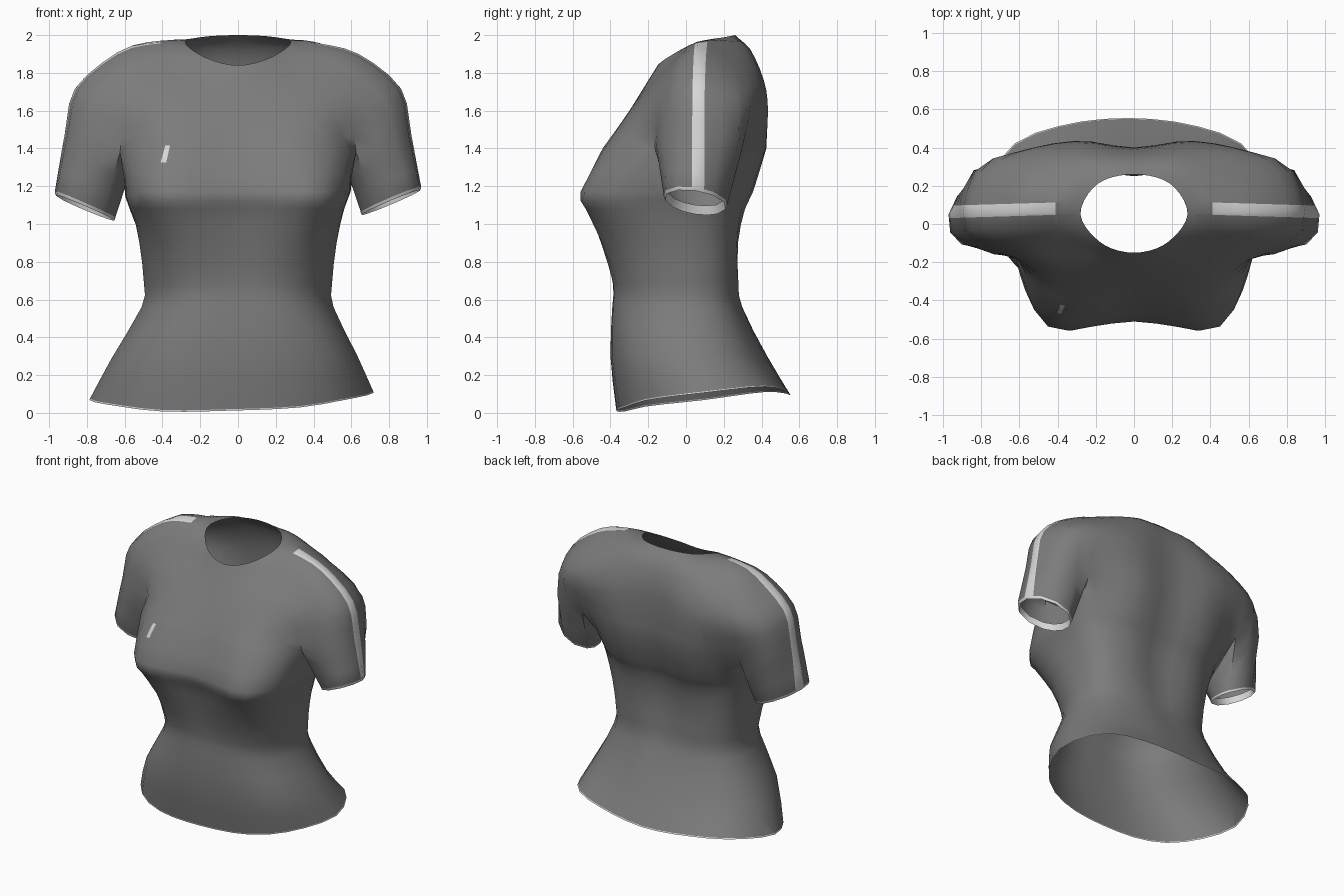
import bpy, bmesh, math
from mathutils import Vector
from mathutils.bvhtree import BVHTree

cube = bpy.data.objects.get("Cube")
if cube:
    bpy.data.objects.remove(cube, do_unlink=True)


def make_material(name, value):
    mat = bpy.data.materials.new(name)
    mat.use_nodes = True
    colour = (value, value, value, 1)
    mat.diffuse_color = colour
    mat.node_tree.nodes["Principled BSDF"].inputs["Base Color"].default_value = colour
    return mat


fabric = make_material("grey fabric", .2)
trim = make_material("light trim", .68)
FABRIC, TRIM = 0, 1


def spline(points, steps, mirrored=False):
    """Smooth curve through the points; mirrored ends meet x = 0 squarely."""
    pts = [Vector(p) for p in points]

    def beyond(end, inner):
        if mirrored and abs(end.x) < 1e-6:
            return Vector((-inner.x, inner.y, inner.z))
        return end * 2 - inner

    pts = [beyond(pts[0], pts[1])] + pts + [beyond(pts[-1], pts[-2])]
    out = []
    for a, b, c, d in zip(pts, pts[1:], pts[2:], pts[3:]):
        for k in range(steps):
            t = k / steps
            out.append(b + (c - a) * (t / 2) + (a * 2 - b * 5 + c * 4 - d) * (t * t / 2)
                       + (b * 3 - a - c * 3 + d) * (t ** 3 / 2))
    return out + [pts[-2]]


def resample(points, count):
    """Spline through the points, cut into equal lengths."""
    dense = spline(points, 24, mirrored=True)
    lengths = [0]
    for a, b in zip(dense, dense[1:]):
        lengths.append(lengths[-1] + (b - a).length)
    out, i = [], 0
    for k in range(count + 1):
        target = lengths[-1] * k / count
        while i < len(dense) - 2 and lengths[i + 1] < target:
            i += 1
        t = (target - lengths[i]) / (lengths[i + 1] - lengths[i])
        out.append(dense[i].lerp(dense[i + 1], t))
    return out


def refine(rings, steps):
    """Add smooth in-between rings."""
    columns = [spline(column, steps) for column in zip(*rings)]
    return [list(ring) for ring in zip(*columns)]


bm = bmesh.new()


def add_grid(rings, trim_rows=0):
    """Skin the rings with faces; the last rows take the trim colour."""
    rows = [[bm.verts.new(p) for p in ring] for ring in rings]
    for r, (upper, lower) in enumerate(zip(rows, rows[1:])):
        for i in range(len(upper) - 1):
            face = bm.faces.new((upper[i], upper[i + 1], lower[i + 1], lower[i]))
            face.material_index = TRIM if r >= len(rows) - 1 - trim_rows else FABRIC


# Level where the yoke divides into body and sleeve
FRONT, ARM, UNDER = 6, 8, 4
front_pit, back_pit = (.625, -.16, 1.38), (.63, .29, 1.37)
chest = resample([(0, -.41, 1.4), (.35, -.44, 1.4), (.56, -.31, 1.39), front_pit], FRONT)
arm_top = resample([front_pit, (.8, -.14, 1.44), (.92, .02, 1.47), (.84, .28, 1.45), back_pit], ARM)
back = resample([back_pit, (.3, .425, 1.4), (0, .39, 1.4)], FRONT)
underarm = resample([front_pit, (.59, .07, 1.24), back_pit], UNDER)

# Yoke: neckline, over the shoulders, down to the dividing level
yoke_outlines = [
    [(0, -.15, 1.84), (.17, -.1, 1.88), (.28, .05, 1.96), (.19, .21, 1.99), (0, .26, 2)],
    [(0, -.2, 1.76), (.25, -.14, 1.8), (.42, .05, 1.955), (.28, .3, 1.94), (0, .34, 1.92)],
    [(0, -.28, 1.63), (.32, -.25, 1.66), (.56, -.12, 1.76), (.64, .04, 1.9),
     (.56, .32, 1.8), (.3, .41, 1.76), (0, .39, 1.78)],
    [(0, -.34, 1.53), (.35, -.34, 1.53), (.61, -.18, 1.6), (.78, -.09, 1.66), (.865, .03, 1.72),
     (.79, .3, 1.66), (.6, .38, 1.62), (.3, .435, 1.6), (0, .4, 1.6)],
]
yoke = [resample(o, FRONT * 2 + ARM) for o in yoke_outlines]
yoke.append(chest + arm_top[1:] + back[1:])
add_grid(refine(yoke, 3))

# Body: bust, waist and flared hem
body_outlines = [
    (1.17, [(0, -.51), (.25, -.54), (.43, -.55), (.565, -.36), (.595, -.1), (.57, .15),
            (.4, .32), (.2, .355), (0, .32)]),
    (1.08, [(0, -.48), (.3, -.53), (.43, -.5), (.54, -.33), (.56, 0), (.5, .2), (.25, .31), (0, .28)]),
    (.9, [(0, -.43), (.25, -.45), (.4, -.38), (.5, -.2), (.52, 0), (.46, .19), (.25, .275), (0, .25)]),
    (.68, [(0, -.385), (.25, -.37), (.42, -.25), (.5, 0), (.42, .2), (.2, .275), (0, .265)]),
    (.56, [(0, -.39), (.25, -.37), (.43, -.24), (.51, 0), (.44, .2), (.22, .29), (0, .295)]),
    (.3, [(0, -.4), (.3, -.375), (.55, -.24), (.65, .05), (.55, .28), (.28, .4), (0, .43)]),
]
hem = [(0, -.37, .02), (.35, -.33, .025), (.6, -.2, .06), (.75, .1, .095),
       (.62, .39, .13), (.35, .51, .12), (0, .55, .1)]
around = FRONT * 2 + UNDER
body = [chest + underarm[1:] + back[1:]]
body += [resample([(x, y, z) for x, y in outline], around) for z, outline in body_outlines]
body.append(resample(hem, around))
body = refine(body, 2)
body.append([b + (b - a).normalized() * .008 for a, b in zip(body[-2], body[-1])])
add_grid(body, trim_rows=1)


def cuff_ring(scale, lift):
    """Tilted round opening whose points line up with the armhole."""
    ring = []
    for i in range(ARM + UNDER + 1):
        angle = -135 + 270 * i / ARM if i <= ARM else 135 + 90 * (i - ARM) / UNDER
        c, s = math.cos(math.radians(angle)), math.sin(math.radians(angle))
        out = c - .2 * s
        ring.append(Vector((.81 + .16 * out * scale, .05 + .17 * s * scale,
                            1.13 + lift + (.065 * out - .012 * s) * scale)))
    return ring


# Sleeve: armhole to cuff, then a narrow lip turned in to a short lining
armhole = arm_top + underarm[-2::-1]
cuff = cuff_ring(1, 0)
sleeve = [[a.lerp(b, t) for a, b in zip(armhole, cuff)] for t in (0, .33, .67, 1)]
sleeve += [cuff_ring(.96, -.016), cuff_ring(.91, .03)]
add_grid(sleeve, trim_rows=2)

# Cut the outlines of the shoulder stripe into the surface
bmesh.ops.remove_doubles(bm, verts=bm.verts[:], dist=1e-4)
LOW, HIGH, INNER = .06, .125, .41
slant = Vector((.03, 1, 0))


def on_arm(c):
    return c.x > .74 or c.z > 1.5


for point, normal in (((0, LOW, 0), slant), ((0, HIGH, 0), slant), ((INNER, 0, 0), (1, 0, 0))):
    geom = set()
    for f in bm.faces:
        c = f.calc_center_median()
        if c.x > .33 and on_arm(c):
            geom.update([f, *f.edges, *f.verts])
    bmesh.ops.bisect_plane(bm, geom=list(geom), dist=1e-5, plane_co=point, plane_no=normal)
for f in bm.faces:
    c = f.calc_center_median()
    if LOW < slant.dot(c) < HIGH and c.x > INNER and on_arm(c):
        f.material_index = TRIM

# Mirror to the other side
bmesh.ops.mirror(bm, geom=bm.verts[:] + bm.edges[:] + bm.faces[:], axis='X', merge_dist=1e-4)
bmesh.ops.remove_doubles(bm, verts=bm.verts[:], dist=1e-4)

# Worn look: flare leans right, right shoulder sits higher, right cuff hangs lower
for v in bm.verts:
    p = v.co
    flare = max(0, 1 - p.z / .6)
    p.z += .03 * p.x * flare
    p.x -= .04 * flare
    if p.z > 1.7:
        p.z += .04 * math.exp(-((p.x + .56) / .13) ** 2 - ((p.y - .2) / .13) ** 2)
    elif p.x < -.55 and p.z > 1:
        p.z -= .03 * min(1, max(0, (1.4 - p.z) / .25))
bmesh.ops.recalc_face_normals(bm, faces=bm.faces[:])
if sum(f.normal.y * f.calc_center_median().y for f in bm.faces) < 0:
    bmesh.ops.reverse_faces(bm, faces=bm.faces[:])
surface = BVHTree.FromBMesh(bm)


def finish(name, mesh_data):
    mesh = bpy.data.meshes.new(name)
    mesh_data.to_mesh(mesh)
    mesh_data.free()
    mesh.materials.append(fabric)
    mesh.materials.append(trim)
    for polygon in mesh.polygons:
        polygon.use_smooth = True
    mesh.set_sharp_from_angle(angle=math.radians(50))
    bpy.context.collection.objects.link(bpy.data.objects.new(name, mesh))


finish("shirt", bm)

# Small slanted mark lying on the right side of the chest
mark = bmesh.new()
rows = []
for k in range(5):
    t = k / 4
    row = []
    for x in (-.41 + .025 * t, -.38 + .02 * t):
        hit = surface.ray_cast(Vector((x, -2, 1.325 + .09 * t)), Vector((0, 1, 0)))[0]
        row.append(mark.verts.new(hit - Vector((0, .006, 0))))
    rows.append(row)
for low, high in zip(rows, rows[1:]):
    mark.faces.new((low[0], low[1], high[1], high[0])).material_index = TRIM
finish("chest_mark", mark)
